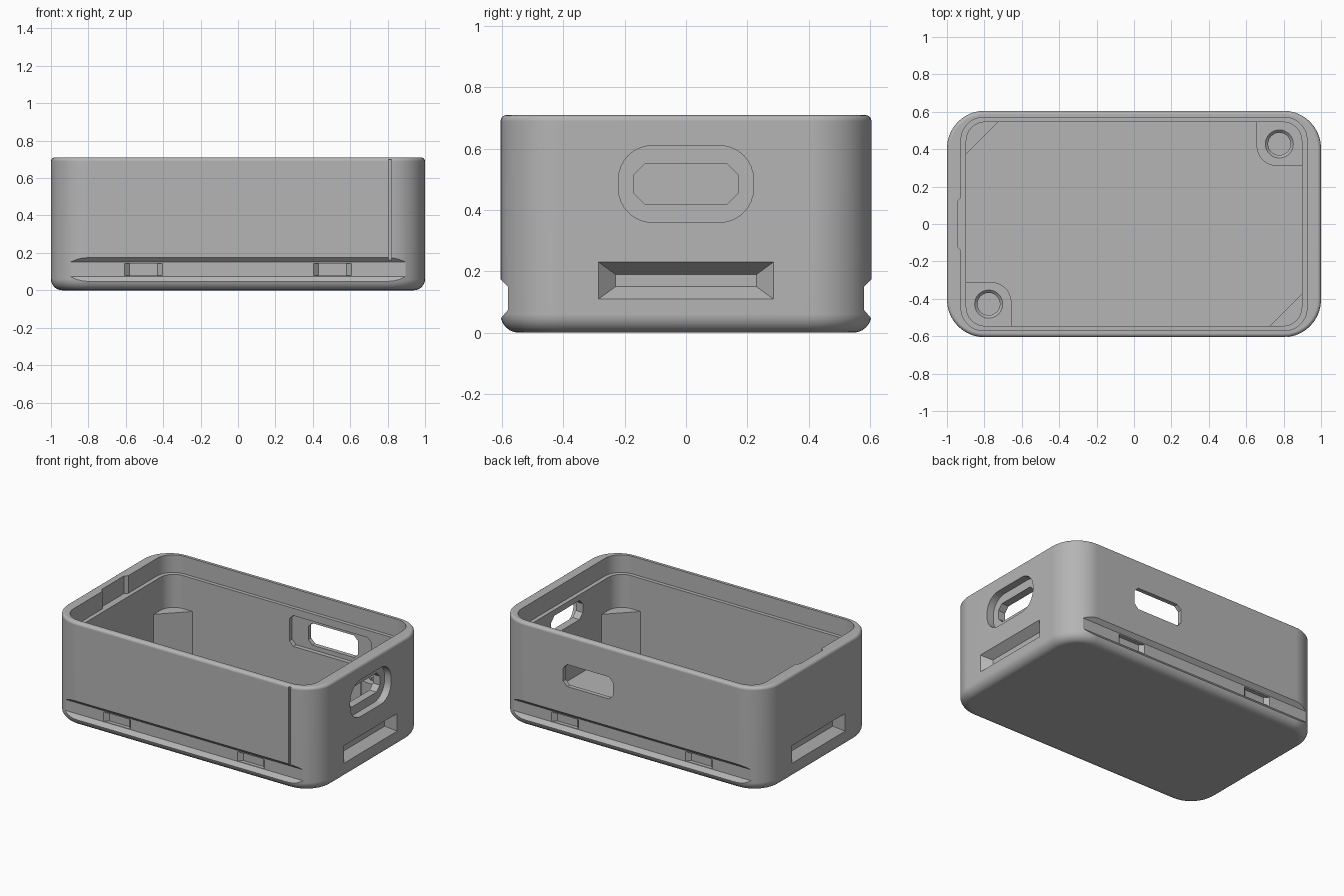
import bpy, bmesh
from math import sin, cos, pi

old = bpy.data.objects.get("Cube")
if old:
    bpy.data.objects.remove(old, do_unlink=True)

grey = bpy.data.materials.new("plain_grey")
grey.use_nodes = True
COLOUR = (0.46, 0.46, 0.46, 1)
grey.diffuse_color = COLOUR
grey.node_tree.nodes["Principled BSDF"].inputs["Base Color"].default_value = COLOUR

# Maps a flat outline (u, v) at height h onto each extrusion axis
PLACE = {
    "x": lambda u, v, h: (h, u, v),
    "y": lambda u, v, h: (u, h, v),
    "z": lambda u, v, h: (u, v, h),
}


def rounded(hu, hv, r, n=8, cu=0, cv=0):
    """Rounded rectangle outline; n=1 gives chamfered corners."""
    pts = []
    for k, (su, sv) in enumerate([(1, 1), (-1, 1), (-1, -1), (1, -1)]):
        for i in range(n + 1):
            a = (k + i / n) * pi / 2
            pts.append((cu + su * (hu - r) + r * cos(a), cv + sv * (hv - r) + r * sin(a)))
    return pts


def rect(u0, u1, v0, v1):
    return [(u0, v0), (u1, v0), (u1, v1), (u0, v1)]


def circle(cu, cv, r, n=32):
    return [(cu + r * cos(2 * pi * i / n), cv + r * sin(2 * pi * i / n)) for i in range(n)]


def loft(name, layers, axis="z"):
    """Solid through a stack of (outline, height) layers."""
    bm = bmesh.new()
    rings = [[bm.verts.new(PLACE[axis](u, v, h)) for u, v in o] for o, h in layers]
    n = len(rings[0])
    for a, b in zip(rings, rings[1:]):
        for i in range(n):
            j = (i + 1) % n
            bm.faces.new((a[i], a[j], b[j], b[i]))
    bm.faces.new(rings[0])
    bm.faces.new(rings[-1])
    bmesh.ops.recalc_face_normals(bm, faces=bm.faces[:])
    mesh = bpy.data.meshes.new(name)
    bm.to_mesh(mesh)
    bm.free()
    mesh.materials.append(grey)
    ob = bpy.data.objects.new(name, mesh)
    bpy.context.collection.objects.link(ob)
    return ob


def bake(ob):
    dg = bpy.context.evaluated_depsgraph_get()
    mesh = bpy.data.meshes.new_from_object(ob.evaluated_get(dg))
    ob.modifiers.clear()
    ob.data = mesh


def cut(ob, cutter):
    mod = ob.modifiers.new("cut", "BOOLEAN")
    mod.operation = "DIFFERENCE"
    mod.solver = "EXACT"
    mod.object = cutter
    bake(ob)
    bpy.data.objects.remove(cutter, do_unlink=True)


def finish(ob):
    bpy.ops.object.select_all(action="DESELECT")
    ob.select_set(True)
    bpy.context.view_layer.objects.active = ob
    bpy.ops.object.shade_smooth_by_angle(angle=0.5)
    ob.modifiers.new("normals", "WEIGHTED_NORMAL").keep_sharp = True


# Outer shell with rounded bottom and top edges
HX, HY, TOP, CORNER = 1.0, 0.605, 0.71, 0.2


def inset(d):
    return rounded(HX - d, HY - d, CORNER - d, 10)


layers = []
for i in range(7):
    a = i / 6 * pi / 2
    layers.append((inset(0.06 * (1 - sin(a))), 0.06 * (1 - cos(a))))
for i in range(5):
    a = i / 4 * pi / 2
    layers.append((inset(0.02 * (1 - cos(a))), TOP - 0.02 * (1 - sin(a))))
case = loft("case_shell", layers)

# Cavity and the wider lip seat above it
cut(case, loft("cavity", [(rounded(0.897, 0.545, 0.1), 0.05), (rounded(0.897, 0.545, 0.1), 1)]))
cut(case, loft("lip_seat", [(rounded(0.925, 0.57, 0.12), 0.59), (rounded(0.925, 0.57, 0.12), 1)]))

# Shallow latch notch in the right side of the lip
notch = [(-0.9, 0.16), (-0.925, 0.14), (-0.945, 0.12), (-0.945, -0.12), (-0.925, -0.14), (-0.9, -0.16)]
cut(case, loft("latch_notch", [(notch, 0.59), (notch, 1)]))

for s in (-1, 1):
    # Long undercut channel along front and back
    channel = [(s * 0.58, 0.075), (s * 0.58, 0.15), (s * 0.61, 0.18), (s * 0.7, 0.18), (s * 0.7, 0.04),
               (s * 0.61, 0.04)]
    cut(case, loft("channel", [(channel, -0.92), (channel, 0.92)], "x"))
    # Two flared sockets in each channel
    for c in (-0.505, 0.505):
        cut(case, loft("socket", [
            (rect(c - 0.075, c + 0.075, 0.078, 0.142), s * 0.554),
            (rect(c - 0.102, c + 0.102, 0.078, 0.142), s * 0.581)], "y"))
    # Tapered grip recess on each end
    cut(case, loft("grip_recess", [
        (rect(-0.23, 0.23, 0.15, 0.19), s * 0.945),
        (rect(-0.285, 0.285, 0.11, 0.23), s),
        (rect(-0.285, 0.285, 0.11, 0.23), s * 1.1)], "x"))

# Cable port on the left end: rounded recess with chamfered opening
recess = rounded(0.22, 0.125, 0.11, 8, 0, 0.485)
opening = rounded(0.17, 0.065, 0.035, 1, 0, 0.485)
cut(case, loft("port_recess", [(recess, 0.95), (recess, 1.1)], "x"))
cut(case, loft("port_opening", [(opening, 0.85), (opening, 1.1)], "x"))

# Window through the back, with an inner recess
window = rounded(0.187, 0.075, 0.03, 1, 0.315, 0.435)
pocket = rounded(0.31, 0.105, 0.03, 1, 0.315, 0.435)
cut(case, loft("window", [(window, 0.5), (window, 0.7)], "y"))
cut(case, loft("window_recess", [(pocket, 0.5), (pocket, 0.575)], "y"))

# Thin vertical seam on the front
seam = rect(0.805, 0.82, 0.16, 0.7)
cut(case, loft("seam", [(seam, -0.7), (seam, -0.592)], "y"))
finish(case)

# Corner gussets and screw bosses, each pair turned half a circle
POST_TOP = 0.365
for s, end in ((1, "back"), (-1, "front")):
    tri = [(-0.91 * s, 0.36 * s), (-0.715 * s, 0.555 * s), (-0.91 * s, 0.555 * s)]
    finish(loft("gusset_" + end, [(tri, 0.04), (tri, POST_TOP)]))

    arc = [(0.765 - 0.11 * cos(i / 8 * pi / 2), 0.42 - 0.11 * sin(i / 8 * pi / 2)) for i in range(9)]
    outline = [(s * u, s * v) for u, v in arc + [(0.91, 0.31), (0.91, 0.555), (0.655, 0.555)]]
    boss = loft("screw_boss_" + end, [(outline, 0.04), (outline, POST_TOP)])
    cu, cv = 0.777 * s, 0.428 * s
    cut(boss, loft("screw_hole", [
        (circle(cu, cv, 0.06), 0.1),
        (circle(cu, cv, 0.06), POST_TOP - 0.015),
        (circle(cu, cv, 0.075), POST_TOP),
        (circle(cu, cv, 0.075), POST_TOP + 0.05)]))
    finish(boss)
